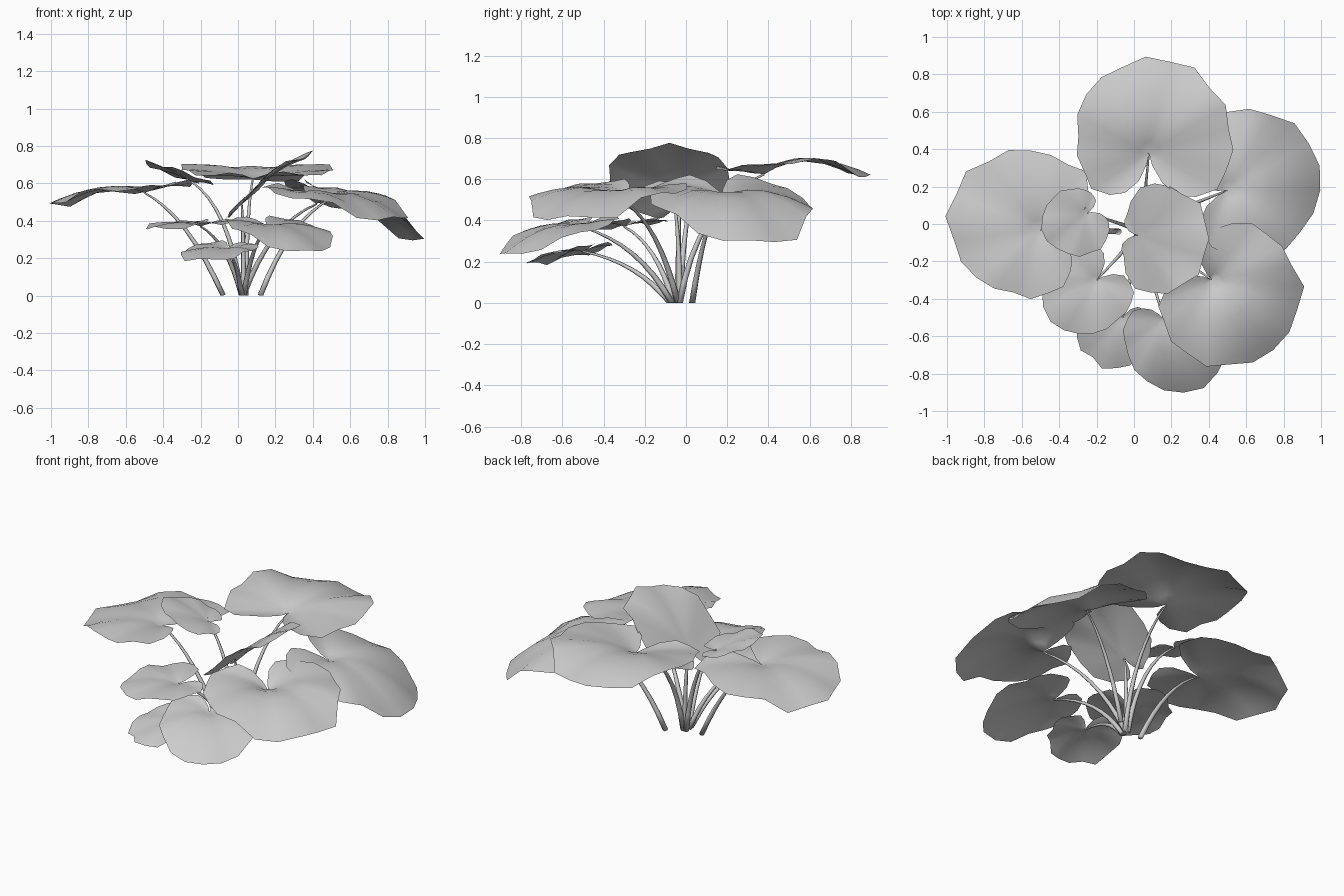
import bpy, bmesh, random
from math import sin, cos, radians, exp
from mathutils import Vector

if "Cube" in bpy.data.objects:
    bpy.data.objects.remove(bpy.data.objects["Cube"])

random.seed(4)

# half outline of a round, notched leaf: (angle from tip, relative radius)
PROFILE = [(0, 1), (15, .95), (30, .95), (45, .88), (60, .85), (75, .77), (90, .77),
           (105, .75), (120, .75), (135, .62), (147, .50), (158, .32), (168, .12)]
RINGS = (.12, .27, .47, .72, .9, 1)


def add_object(name, bm):
    for f in bm.faces:
        f.smooth = True
    me = bpy.data.meshes.new(name)
    bm.to_mesh(me)
    bm.free()
    bpy.context.collection.objects.link(bpy.data.objects.new(name, me))


def leaf(name, at, heading, length, left, right, back, slope, droop, side_droop, dip):
    """Leaf fanned round its stalk point; left/right scale the half widths, back the
    rear lobes, and dip is how far the blade rises out of the hollow at the stalk."""
    outline = [(-a, r, right) for a, r in reversed(PROFILE[1:])]
    outline += [(a, r, left) for a, r in PROFILE]
    h = radians(heading)
    bm = bmesh.new()
    hub = bm.verts.new(at)
    rows = []
    for a, rel, width in outline:
        t = radians(a)
        rad = length * rel * (1 + (width - 1) * min(1, abs(a) / 80))
        rad *= 1 + (back - 1) * min(1, max(0, (abs(a) - 80) / 40))
        rad *= random.uniform(.95, 1.02)
        row = []
        for k in RINGS:
            r = rad * k
            u, v = r * cos(t), r * sin(t)
            z = slope * u - droop * u * abs(u) - side_droop * v * v
            z += dip * (1 - exp(-r / (.3 * length)))
            z += .045 * r * k * cos(7 * t)           # folds along the veins
            row.append(bm.verts.new((at[0] + u * cos(h) - v * sin(h),
                                     at[1] + u * sin(h) + v * cos(h), at[2] + z)))
        rows.append(row)
    for p, q in zip(rows, rows[1:]):
        bm.faces.new((hub, p[0], q[0]))
        for k in range(len(RINGS) - 1):
            bm.faces.new((p[k], p[k + 1], q[k + 1], q[k]))
    add_object(name, bm)


def stalk(name, base, tip, lean):
    """Tapering stalk that rises from the base and arcs out to the leaf."""
    b, e = Vector((*base, 0)), Vector(tip)
    c = b.lerp(e, lean)
    c.z = e.z * .78
    n, sides = 8, 6
    bm = bmesh.new()
    rings = []
    for i in range(n + 1):
        t = i / n
        p = b * (1 - t) ** 2 + c * 2 * t * (1 - t) + e * t * t
        d = ((c - b) * (1 - t) + (e - c) * t).normalized()
        s = d.cross(Vector((.3, 1, .1))).normalized()
        w = d.cross(s)
        r = .016 - .011 * t
        rings.append([bm.verts.new(p + (s * cos(k * 6.28319 / sides) + w * sin(k * 6.28319 / sides)) * r)
                      for k in range(sides)])
    for p, q in zip(rings, rings[1:]):
        for k in range(sides):
            m = (k + 1) % sides
            bm.faces.new((p[k], p[m], q[m], q[k]))
    bm.faces.new(rings[0])
    for v in rings[0]:
        v.co.z = max(v.co.z, 0)
    bmesh.ops.recalc_face_normals(bm, faces=bm.faces)
    add_object(name, bm)


def plant(part, base, lean, at, *shape):
    stalk(part + "_stalk", base, at, lean)
    leaf(part + "_leaf", at, *shape)


# name, stalk base, lean, leaf point, heading, length, left, right, back, slope, droop, side droop, dip
plant("back", (.04, -.03), .2, (.08, .38, .625), 92, .535, .93, 1.08, 1, .28, .86, .05, .06)
plant("right_back", (.12, .03), .4, (.5, .18, .52), 15, .515, 1.07, 1, .85, -.05, 1.1, .5, .075)
plant("right_front", (.03, -.04), .35, (.42, -.3, .49), -34, .51, 1.0, 1.1, .75, .03, .9, .35, .12)
plant("left", (-.08, -.04), .45, (-.5, -.03, .55), 172, .51, .95, 1.07, .95, .05, .62, .25, .06)
plant("small_left", (.02, -.03), .25, (-.25, .06, .61), 200, .27, 1.05, .75, .75, .36, .2, .3, .025)
plant("front_left", (.02, -.06), .35, (-.2, -.3, .37), 222, .335, .92, .95, .95, .0, .5, .3, .04)
plant("front_low", (.02, -.08), .35, (-.06, -.5, .25), 248, .29, .85, 1.05, .8, -.15, .6, .5, .03)
plant("front_right", (.03, -.07), .35, (.16, -.51, .37), -60, .44, .85, .78, .8, -.08, .9, .5, .05)
plant("centre", (.03, -.03), .1, (.02, -.06, .49), -3, .395, .96, 1.08, .45, 1.12, 1.15, 0, .01)
